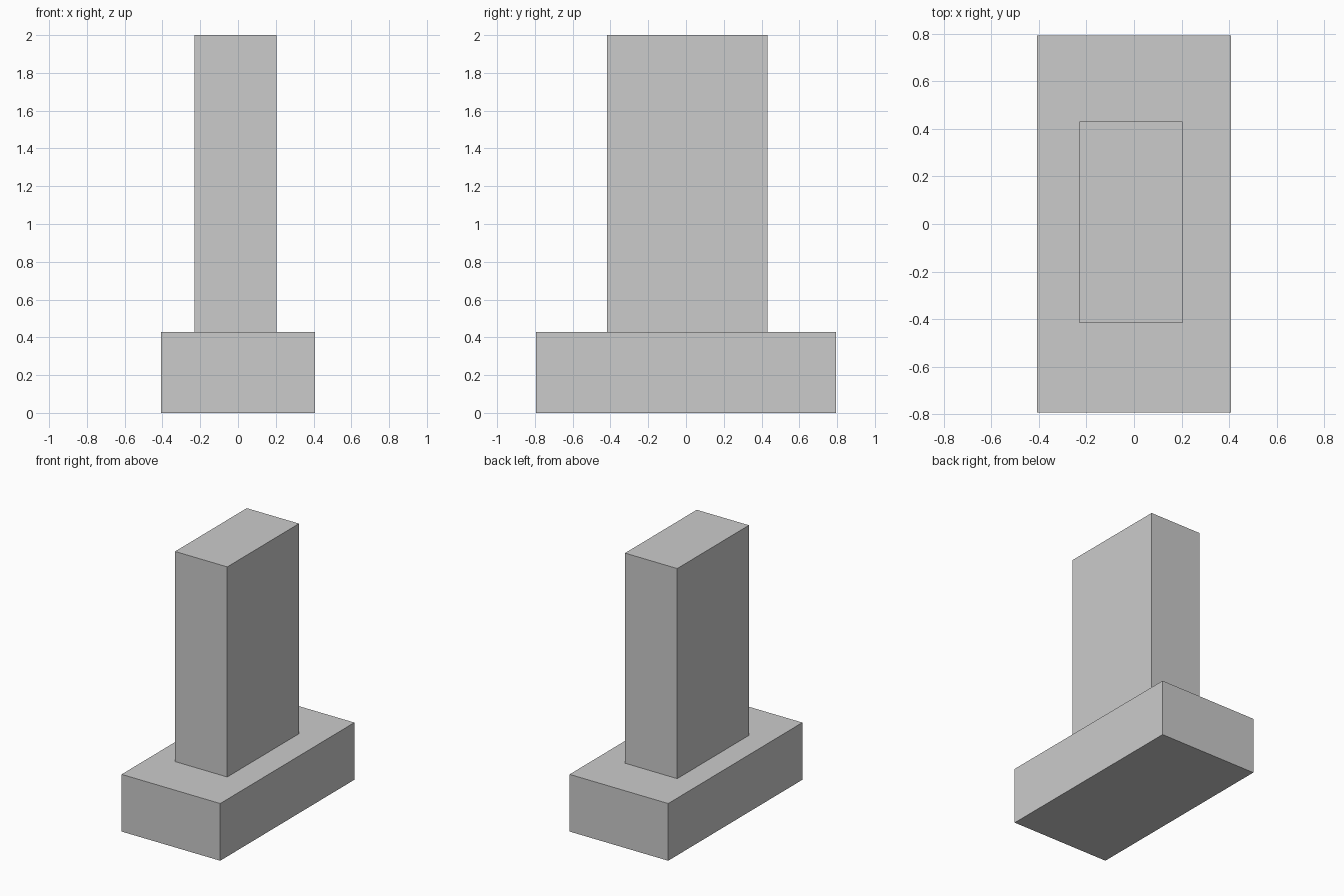
import bpy

if "Cube" in bpy.data.objects:
    bpy.data.objects.remove(bpy.data.objects["Cube"])


def box(name, x, y, z):
    """Axis-aligned box from (min, max) ranges."""
    ranges = (x, y, z)
    bpy.ops.mesh.primitive_cube_add(size=1, location=[(a + b) / 2 for a, b in ranges])
    obj = bpy.context.object
    obj.name = name
    obj.scale = [b - a for a, b in ranges]
    bpy.ops.object.transform_apply(location=False, rotation=False, scale=True)
    return obj


# Wide plinth at the bottom
box("base", (-0.408, 0.408), (-0.793, 0.793), (0, 0.428))

# Tall pillar standing on the plinth, slightly off centre
box("pillar", (-0.229, 0.203), (-0.417, 0.431), (0.428, 2.0))
